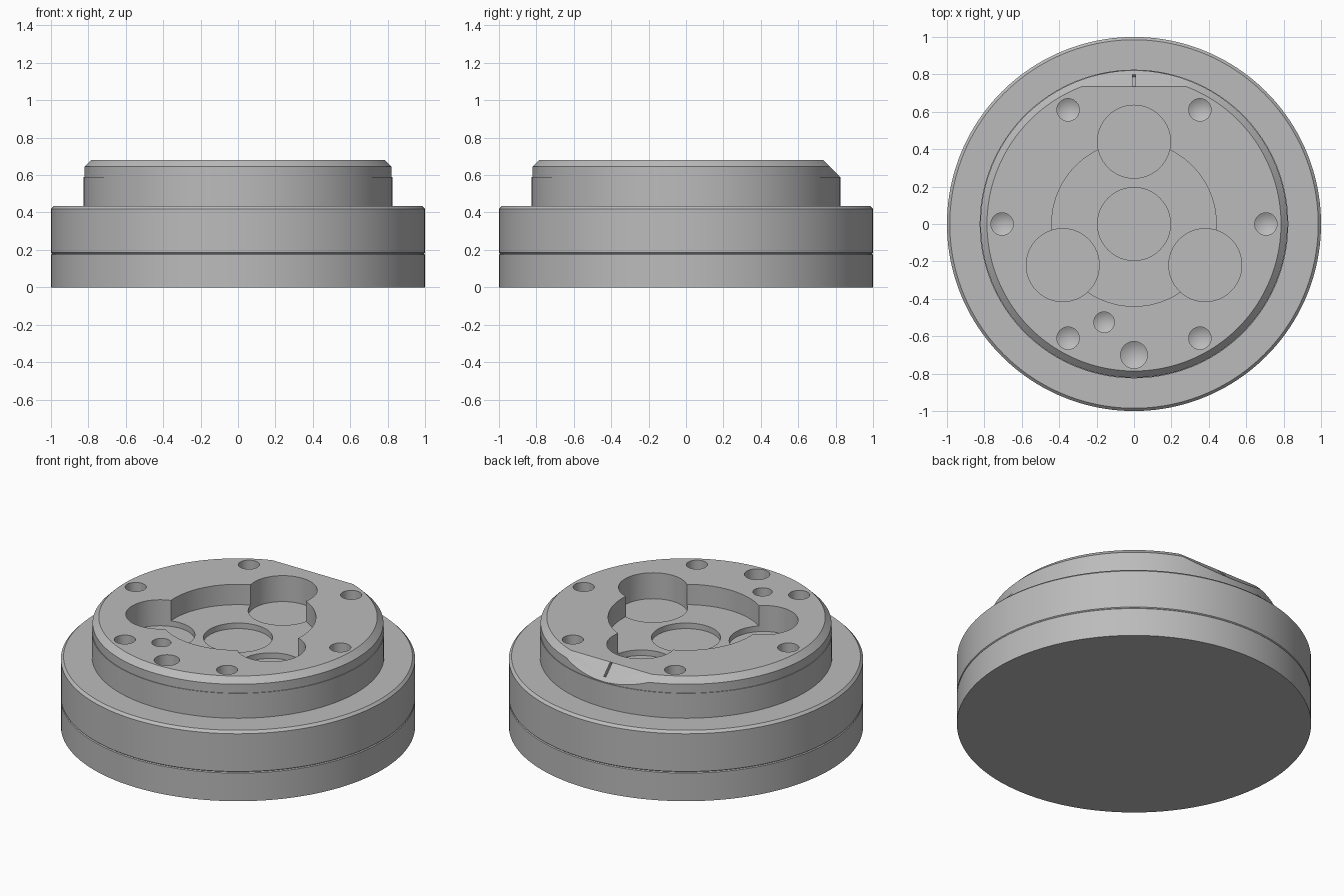
import bpy, bmesh, math
from mathutils import Matrix, Vector

if "Cube" in bpy.data.objects:
    bpy.data.objects.remove(bpy.data.objects["Cube"])

grey = bpy.data.materials.new("machined_grey")
grey.diffuse_color = (0.5, 0.5, 0.5, 1)
grey.use_nodes = True
grey.node_tree.nodes["Principled BSDF"].inputs["Base Color"].default_value = grey.diffuse_color


def finish(name, bm):
    bmesh.ops.recalc_face_normals(bm, faces=bm.faces)
    me = bpy.data.meshes.new(name)
    bm.to_mesh(me)
    bm.free()
    me.materials.append(grey)
    ob = bpy.data.objects.new(name, me)
    bpy.context.collection.objects.link(ob)
    return ob


def lathe(name, profile, segs, x=0, y=0):
    """Closed turned solid; profile runs from axis to axis as (radius, z)."""
    bm = bmesh.new()
    vs = [bm.verts.new((r, 0, z)) for r, z in profile]
    es = [bm.edges.new(p) for p in zip(vs, vs[1:])]
    bmesh.ops.spin(bm, geom=vs + es, cent=(0, 0, 0), axis=(0, 0, 1),
                   angle=2 * math.pi, steps=segs)
    bmesh.ops.remove_doubles(bm, verts=bm.verts, dist=0.0003)
    bmesh.ops.translate(bm, vec=(x, y, 0), verts=bm.verts)
    return finish(name, bm)


def tilted_box(name, centre, size):
    """Box leaning 45 degrees so its local z points up and to the back."""
    bm = bmesh.new()
    bmesh.ops.create_cube(bm, size=1)
    m = (Matrix.Translation(centre) @ Matrix.Rotation(-math.pi / 4, 4, 'X')
         @ Matrix.Diagonal((*size, 1)))
    bmesh.ops.transform(bm, matrix=m, verts=bm.verts)
    return finish(name, bm)


TOP, FLOOR, SEAT = 0.68, 0.553, 0.518
OVER = 0.8  # cutters reach above the top

# Stepped round body with chamfers, a fine groove and a small collar step
body = lathe("stepped_body", [
    (0, 0), (1, 0), (1, 0.175), (0.995, 0.18), (1, 0.185),
    (1, 0.42), (0.985, 0.435), (0.825, 0.435), (0.825, 0.59),
    (0.821, 0.59), (0.821, 0.645), (0.786, TOP), (0, TOP)], 160)

cutters = []

# Central pocket
cutters.append(lathe("pocket_cutter",
                     [(0, FLOOR), (0.44, FLOOR), (0.44, OVER), (0, OVER)], 96))

# Round seats: one in the middle and three around the pocket rim
seats = [(0, 0)] + [(0.44 * math.cos(math.radians(a)), 0.44 * math.sin(math.radians(a)))
                    for a in (90, 210, 330)]
for x, y in seats:
    cutters.append(lathe("seat_cutter",
                         [(0, SEAT), (0.195, SEAT), (0.195, OVER), (0, OVER)], 64, x, y))

# Drilled holes with conical tips: six on a circle, plus two locating holes
holes = [(0.705 * math.cos(math.radians(a)), 0.705 * math.sin(math.radians(a)), 0.06)
         for a in range(0, 360, 60)]
holes += [(0, -0.70, 0.072), (-0.16, -0.525, 0.055)]
for x, y, r in holes:
    z = TOP - 0.15
    cutters.append(lathe("drill_cutter",
                         [(0, z - 0.6 * r), (r, z), (r, OVER), (0, OVER)], 32, x, y))

# Flat bevel at the back edge, with its small index slot
n = Vector((0, 1, 1)).normalized()
cutters.append(tilted_box("bevel_cutter", Vector((0, 0.78, 0.635)) + n * 0.2, (1.6, 0.4, 0.4)))
cutters.append(tilted_box("slot_cutter", Vector((0, 0.768, 0.647)), (0.015, 0.09, 0.04)))

bpy.context.view_layer.objects.active = body
for c in cutters:
    c.hide_render = True
    mod = body.modifiers.new("cut", 'BOOLEAN')
    mod.operation = 'DIFFERENCE'
    mod.solver = 'EXACT'
    mod.object = c
    bpy.ops.object.modifier_apply(modifier=mod.name)
    bpy.data.objects.remove(c)

bpy.ops.object.select_all(action='DESELECT')
body.select_set(True)
bpy.ops.object.shade_smooth_by_angle(angle=math.radians(25))
